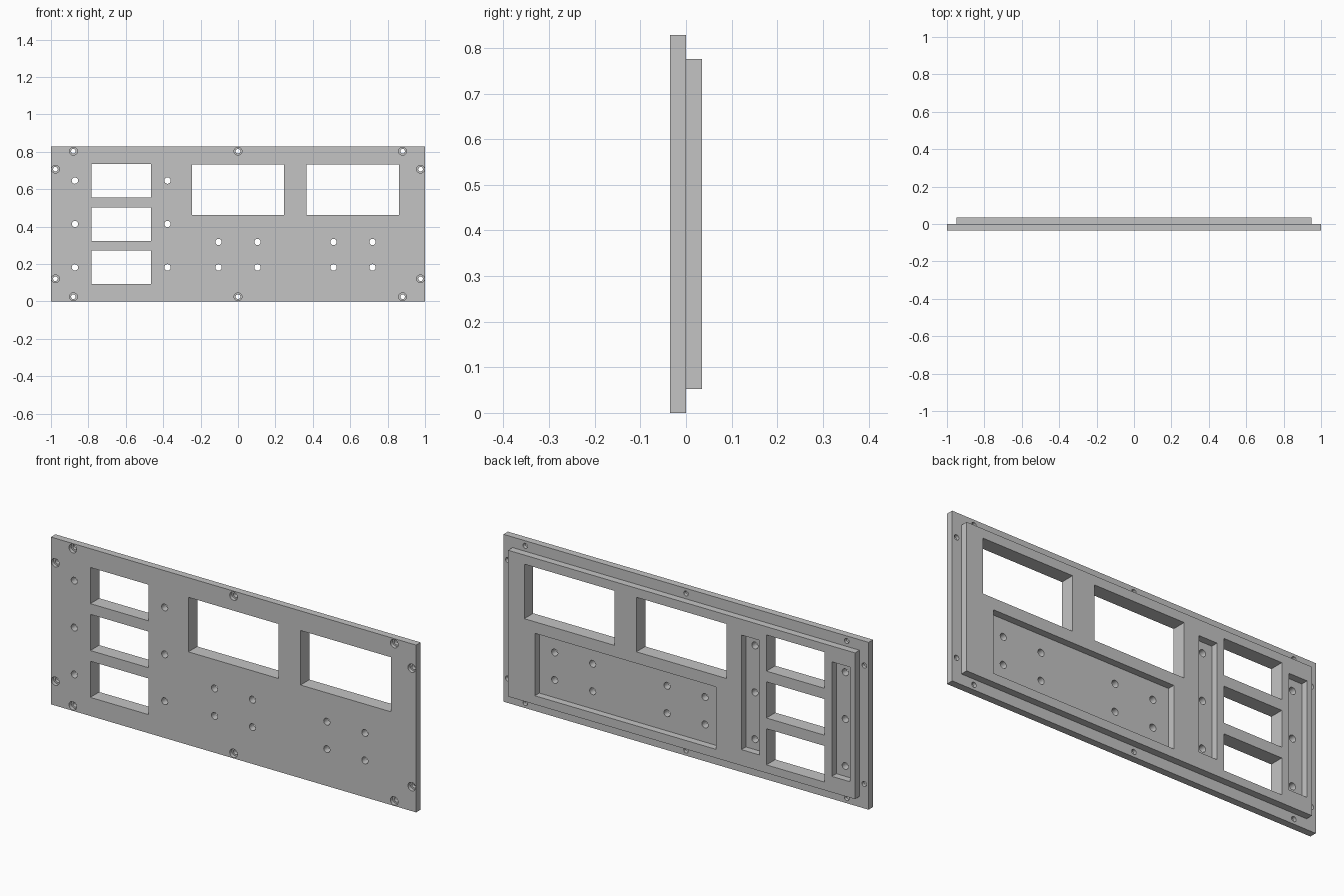
import bpy
import bmesh
from mathutils import Matrix

cube = bpy.data.objects.get("Cube")
if cube:
    bpy.data.objects.remove(cube, do_unlink=True)

T = 0.035  # thickness of each layer

grey = bpy.data.materials.new("panel_light_grey")
grey.use_nodes = True
colour = (0.55, 0.55, 0.55, 1)
grey.diffuse_color = colour
grey.node_tree.nodes["Principled BSDF"].inputs["Base Color"].default_value = colour


def add_box(bm, x0, x1, z0, z1, y0, y1):
    centre = Matrix.Translation(((x0 + x1) / 2, (y0 + y1) / 2, (z0 + z1) / 2))
    size = Matrix.Diagonal((x1 - x0, y1 - y0, z1 - z0, 1))
    bmesh.ops.create_cube(bm, size=1, matrix=centre @ size)


def add_drill(bm, x, z, radius, y0, y1):
    place = Matrix.Translation((x, (y0 + y1) / 2, z)) @ Matrix.Rotation(1.5707963, 4, "X")
    bmesh.ops.create_cone(bm, cap_ends=True, segments=24, radius1=radius,
                          radius2=radius, depth=y1 - y0, matrix=place)


def make_object(name, bm):
    mesh = bpy.data.meshes.new(name)
    bm.to_mesh(mesh)
    bm.free()
    mesh.materials.append(grey)
    obj = bpy.data.objects.new(name, mesh)
    bpy.context.collection.objects.link(obj)
    return obj


def combine(target, tool, operation):
    """Apply a boolean to the target and discard the tool."""
    mod = target.modifiers.new("boolean", "BOOLEAN")
    mod.operation = operation
    mod.solver = "EXACT"
    mod.object = tool
    bpy.context.view_layer.objects.active = target
    bpy.ops.object.modifier_apply(modifier=mod.name)
    bpy.data.objects.remove(tool, do_unlink=True)


# Front plate with the smaller raised back layer
bm = bmesh.new()
add_box(bm, -1, 1, 0, 0.828, -T, 0)
panel = make_object("face_panel", bm)
bm = bmesh.new()
add_box(bm, -0.95, 0.95, 0.052, 0.776, -T / 2, T)
combine(panel, make_object("back_layer", bm), "UNION")

# Display windows, switch windows and shallow pockets in the back
bm = bmesh.new()
for x in (-0.247, 0.367):
    add_box(bm, x, x + 0.494, 0.461, 0.731, -0.1, 0.1)
for z in (0.092, 0.324, 0.556):
    add_box(bm, -0.784, -0.465, z, z + 0.179, -0.1, 0.1)
add_box(bm, -0.19, 0.803, 0.095, 0.404, 0, 0.1)
for x in (-0.873, -0.378):
    add_box(bm, x - 0.05, x + 0.05, 0.131, 0.698, 0, 0.1)
combine(panel, make_object("window_cutter", bm), "DIFFERENCE")

# Mounting holes through the pocket floors, and screw holes along the rim
rim = [(x, z) for x in (-0.88, 0, 0.88) for z in (0.025, 0.803)]
rim += [(x, z) for x in (-0.976, 0.976) for z in (0.121, 0.707)]
mounts = [(x, z) for x in (-0.872, -0.377) for z in (0.182, 0.414, 0.646)]
mounts += [(x, z) for x in (-0.104, 0.104, 0.511, 0.719) for z in (0.182, 0.318)]
bm = bmesh.new()
for x, z in mounts:
    add_drill(bm, x, z, 0.017, -0.1, 0.1)
for x, z in rim:
    add_drill(bm, x, z, 0.0125, -0.1, 0.1)
combine(panel, make_object("hole_cutter", bm), "DIFFERENCE")

# Counterbores for the screw heads
bm = bmesh.new()
for x, z in rim:
    add_drill(bm, x, z, 0.021, -0.1, -T / 2)
combine(panel, make_object("counterbore_cutter", bm), "DIFFERENCE")

# Smooth hole walls, sharp panel edges
panel.select_set(True)
bpy.context.view_layer.objects.active = panel
bpy.ops.object.shade_smooth_by_angle(angle=0.6)
